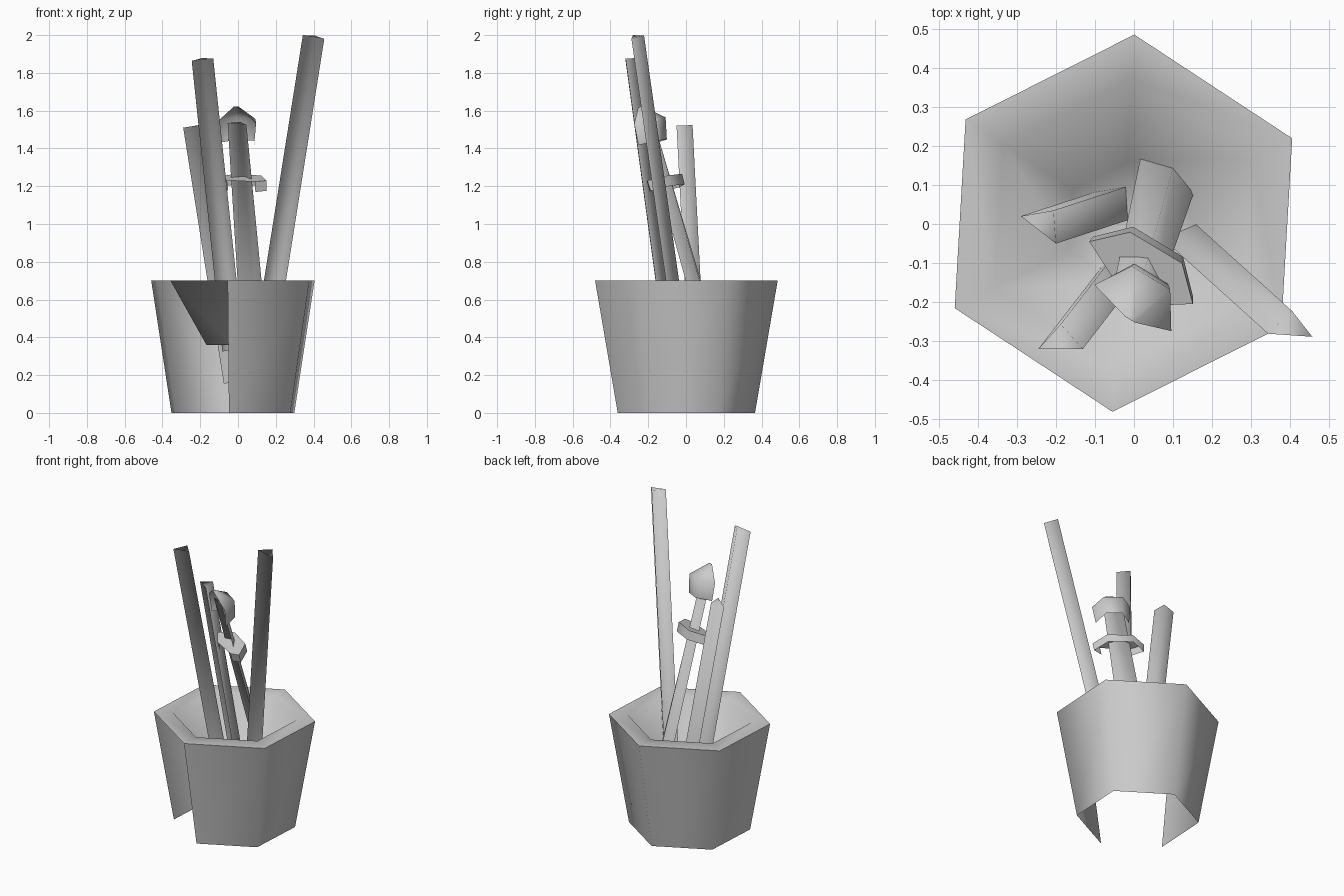
import bpy, bmesh, math
from mathutils import Vector

cube = bpy.data.objects.get("Cube")
if cube:
    bpy.data.objects.remove(cube, do_unlink=True)

# One plain grey for everything
grey = bpy.data.materials.new("plain_grey")
grey.use_nodes = True
grey.diffuse_color = (0.6, 0.6, 0.6, 1)
grey.node_tree.nodes["Principled BSDF"].inputs["Base Color"].default_value = (0.6, 0.6, 0.6, 1)


def finish(name, bm, angle):
    mesh = bpy.data.meshes.new(name)
    bm.to_mesh(mesh)
    bm.free()
    mesh.materials.append(grey)
    obj = bpy.data.objects.new(name, mesh)
    bpy.context.collection.objects.link(obj)
    bpy.ops.object.select_all(action='DESELECT')
    obj.select_set(True)
    bpy.context.view_layer.objects.active = obj
    bpy.ops.object.shade_smooth_by_angle(angle=math.radians(angle))
    return obj


def shell(name, profile, sections, turn, angle=180):
    """Open-fronted shell lofted through (centre, half width, depth) sections."""
    bm = bmesh.new()
    c, s = math.cos(math.radians(turn)), math.sin(math.radians(turn))
    axis = Vector(sections[-1][0]) - Vector(sections[0][0])
    lean = axis / axis.z
    rows = []
    for centre, width, depth in sections:
        row = []
        for u, v in profile:
            dx, dy = u * width * c - v * depth * s, u * width * s + v * depth * c
            dz = -(dx * lean.x + dy * lean.y)
            row.append(bm.verts.new(Vector(centre) + Vector((dx, dy, dz))))
        rows.append(row)
    for low, high in zip(rows, rows[1:]):
        for i in range(len(profile) - 1):
            bm.faces.new((low[i], high[i], high[i + 1], low[i + 1]))
    bm.faces.new(rows[-1][::-1])
    return finish(name, bm, angle)


# Six-sided pot: outer wall, rim, tapering inner cup; one outer panel is open
bm = bmesh.new()
rings = []
for radius, z in ((0.364, 0), (0.484, 0.7), (0.37, 0.7), (0.157, 0.36)):
    ring = []
    for k in range(6):
        a = math.radians(86.7 + 60 * k)
        ring.append(bm.verts.new((-0.027 + radius * math.cos(a), 0.002 + radius * math.sin(a), z)))
    rings.append(ring)
for level, (low, high) in enumerate(zip(rings, rings[1:])):
    for k in range(6):
        if level == 0 and k == 2:
            continue
        n = (k + 1) % 6
        bm.faces.new((low[k], low[n], high[n], high[k]))
bm.faces.new(rings[-1])
finish("pot", bm, 70)

# Three pencils, each a folded strip with a small end cap
FOLD = ((-1, 0), (0, 1), (1, 0))
pencils = {
    "tall_pencil": ((0.137, -0.048, 0.33), (0.40, -0.285, 1.99), -4),
    "middle_pencil": ((-0.026, -0.11, 0.33), (-0.188, -0.32, 1.87), 0),
    "short_pencil": ((-0.03, 0.055, 0.16), (-0.245, -0.015, 1.515), -38),
}
for name, (bottom, top, turn) in pencils.items():
    shell(name, FOLD, ((bottom, 0.057, 0.063), (top, 0.057, 0.063)), turn)

# Brush: tapering handle, collar and pointed head share one turn
TURN = -31
shell("brush_handle", FOLD,
      (((0.09, 0.142, 0.34), 0.082, 0.036), ((-0.005, -0.2, 1.53), 0.058, 0.034)), TURN)

COLLAR = ((-0.4, -0.6), (-1, 0), (-0.5, 1), (0.5, 1), (1, 0), (0.67, -0.45))
shell("brush_collar", COLLAR,
      (((0.023, -0.11, 1.185), 0.15, 0.075), ((0.018, -0.125, 1.24), 0.155, 0.075)), TURN, 70)

HEAD = ((-1, 0), (-0.5, 1), (0.5, 1), (1, 0))
shell("brush_head", HEAD,
      (((0.0, -0.2, 1.425), 0.10, 0.085),
       ((-0.003, -0.215, 1.54), 0.115, 0.09),
       ((-0.01, -0.245, 1.62), 0.015, 0.012)), TURN, 70)
